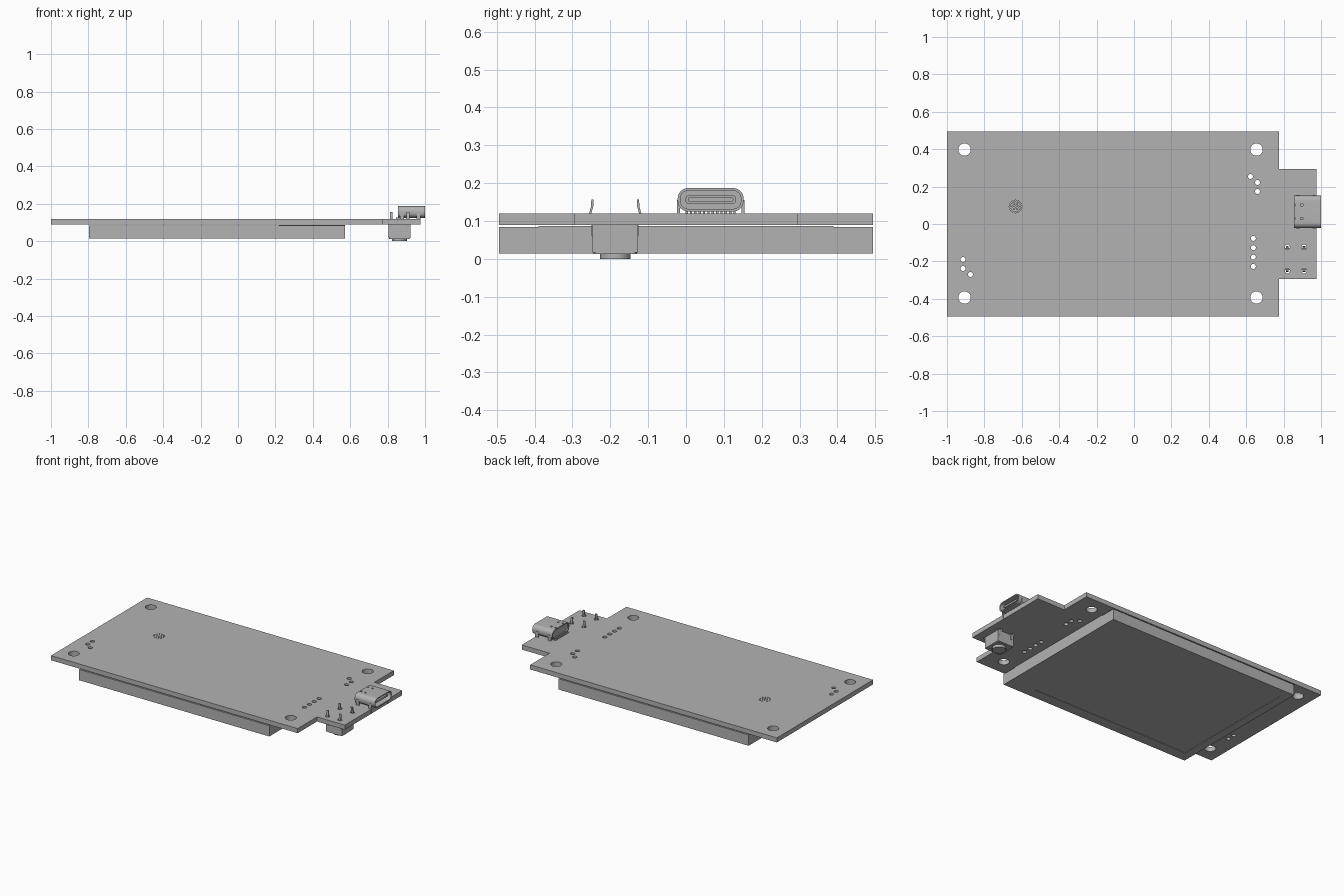
import bpy, bmesh
from math import cos, sin, pi
from mathutils import Matrix, Vector

old = bpy.data.objects.get("Cube")
if old:
    bpy.data.objects.remove(old)

grey = bpy.data.materials.new("light_grey")
grey.use_nodes = True
colour = (0.45, 0.45, 0.45, 1)
grey.diffuse_color = colour
grey.node_tree.nodes["Principled BSDF"].inputs["Base Color"].default_value = colour


def finish(name, bm, smooth=True):
    bmesh.ops.remove_doubles(bm, verts=bm.verts, dist=1e-5)
    bmesh.ops.recalc_face_normals(bm, faces=bm.faces)
    mesh = bpy.data.meshes.new(name)
    bm.to_mesh(mesh)
    bm.free()
    mesh.materials.clear()
    mesh.materials.append(grey)
    obj = bpy.data.objects.new(name, mesh)
    bpy.context.collection.objects.link(obj)
    if smooth:
        bpy.ops.object.select_all(action='DESELECT')
        obj.select_set(True)
        bpy.context.view_layer.objects.active = obj
        bpy.ops.object.shade_smooth_by_angle()
    return obj


def baked(obj):
    deps = bpy.context.evaluated_depsgraph_get()
    mesh = bpy.data.meshes.new_from_object(obj.evaluated_get(deps))
    bm = bmesh.new()
    bm.from_mesh(mesh)
    return bm


def extrude(name, outlines, lo, hi, axis='z'):
    """Fill nested outlines (inner ones become holes) and extrude along z or x."""
    data = bpy.data.curves.new(name, 'CURVE')
    data.dimensions = '2D'
    data.fill_mode = 'BOTH'
    data.extrude = (hi - lo) / 2
    for pts in outlines:
        s = data.splines.new('POLY')
        s.points.add(len(pts) - 1)
        for p, (a, b) in zip(s.points, pts):
            p.co = (a, b, 0, 1)
        s.use_cyclic_u = True
    tmp = bpy.data.objects.new(name + "_curve", data)
    bpy.context.collection.objects.link(tmp)
    bm = baked(tmp)
    bpy.data.objects.remove(tmp)
    bmesh.ops.translate(bm, verts=bm.verts, vec=(0, 0, (lo + hi) / 2))
    if axis == 'x':
        turn = Matrix(((0, 0, 1, 0), (1, 0, 0, 0), (0, 1, 0, 0), (0, 0, 0, 1)))
        bm.transform(turn)
    return finish(name, bm)


def box(name, lo, hi):
    bm = bmesh.new()
    bmesh.ops.create_cube(bm, size=1)
    lo, hi = Vector(lo), Vector(hi)
    for v in bm.verts:
        v.co = (lo + hi) / 2 + v.co * (hi - lo)
    return finish(name, bm, False)


def circle(x, y, r, n=24):
    return [(x + r * cos(2 * pi * i / n), y + r * sin(2 * pi * i / n)) for i in range(n)]


def rect(x0, y0, x1, y1):
    return [(x0, y0), (x1, y0), (x1, y1), (x0, y1)]


def round_rect(x0, y0, x1, y1, r, n=8):
    pts = []
    corners = [(x1 - r, y1 - r), (x0 + r, y1 - r), (x0 + r, y0 + r), (x1 - r, y0 + r)]
    for q, (cx, cy) in enumerate(corners):
        for i in range(n + 1):
            a = pi / 2 * (q + i / n)
            pts.append((cx + r * cos(a), cy + r * sin(a)))
    return pts


# Circuit board with its tab, mounting holes, small vias and sound holes
pin_x, switch_y, pin_off = (0.82, 0.909), -0.187, 0.064
half = [(-1, -0.494), (0.775, -0.494), (0.775, -0.295), (0.975, -0.295)]
outline = half + [(x, -y) for x, y in reversed(half)]
holes = [circle(x, y, 0.033, 32) for x in (-0.906, 0.655) for y in (-0.393, 0.398)]
vias = [(0.623, 0.254), (0.66, 0.222), (0.66, 0.174),
        (-0.914, -0.19), (-0.914, -0.238), (-0.874, -0.27)]
vias += [(0.638, -0.077 - 0.05 * i) for i in range(4)]
vias += [(x, switch_y + s * pin_off) for x in pin_x for s in (-1, 1)]
holes += [circle(x, y, 0.0135, 16) for x, y in vias]
mic = (-0.634, 0.094)
holes.append(circle(*mic, 0.004, 8))
for count, ring in ((6, 0.016), (12, 0.031)):
    holes += [circle(mic[0] + x, mic[1] + y, 0.004, 8) for x, y in circle(0, 0, ring, count)]
extrude("circuit_board", [outline] + holes, 0.09, 0.12)

# Display slab with a shallow recessed viewing area and a backing pad
box("display_slab", (-0.797, -0.494, 0.017), (0.571, 0.494, 0.084))
extrude("display_bezel", [rect(-0.797, -0.494, 0.571, 0.494),
                          rect(-0.744, -0.425, 0.39, 0.425)], 0.014, 0.017)
box("display_backing_pad", (0.22, -0.39, 0.084), (0.571, 0.39, 0.087))

# Push switch under the tab
extrude("switch_body", [rect(0.805, -0.247, 0.921, -0.127)], 0.017, 0.09)
extrude("switch_cover", [round_rect(0.808, -0.244, 0.918, -0.13, 0.01),
                         circle(0.863, switch_y, 0.046, 32)], 0.013, 0.017)
extrude("switch_button", [circle(0.863, switch_y, 0.04, 32)], 0.0, 0.018)

# Bent switch pins passing up through the board
path = [(0.062, 0.06), (0.062, 0.09), (0.069, 0.12), (0.064, 0.138), (0.063, 0.157)]
for x in pin_x:
    for side, s in (("left", 1), ("right", -1)):
        pts = [(switch_y + s * y, z) for y, z in path]
        pts += [(switch_y + s * (y - 0.006), z) for y, z in reversed(path)]
        extrude("switch_pin_" + side, [pts], x - 0.007, x + 0.007, 'x')

# Charging socket: hollow rounded shell with cut slots
y0, y1, z0, z1 = -0.022, 0.152, 0.125, 0.187
mid, t = (y0 + y1) / 2, 0.007
shell = extrude("socket_shell", [round_rect(y0, z0, y1, z1, 0.028),
                                 round_rect(y0 + t, z0 + t, y1 - t, z1 - t, 0.021)],
                0.855, 1.0, 'x')
for s in (-1, 1):
    for x in (0.865, 0.897):
        y = mid + s * 0.036
        cutter = box("slot_cutter", (x - 0.006, y - 0.005, 0.175), (x + 0.006, y + 0.005, 0.2))
        cutter.hide_render = True
        mod = shell.modifiers.new("slot", 'BOOLEAN')
        mod.operation = 'DIFFERENCE'
        mod.object = cutter
        bm = baked(shell)
        bpy.data.objects.remove(shell)
        bpy.data.objects.remove(cutter)
        shell = finish("socket_shell", bm)

# Socket insides: rear plug, tongue and its thicker root
extrude("socket_rear_plug", [round_rect(y0 + t, z0 + t, y1 - t, z1 - t, 0.021)],
        0.862, 0.885, 'x')
extrude("socket_tongue", [round_rect(mid - 0.06, 0.151, mid + 0.06, 0.162, 0.004, 3)],
        0.88, 0.988, 'x')
extrude("socket_tongue_root", [round_rect(mid - 0.066, 0.146, mid + 0.066, 0.167, 0.006, 3)],
        0.88, 0.93, 'x')

# Socket mounting legs and rear solder contacts
for s in (-1, 1):
    y = mid + s * 0.085
    for x in (0.865, 0.955):
        box("socket_leg", (x, y - 0.004, 0.09), (x + 0.022, y + 0.004, 0.156))
for i in range(12):
    y = mid + (i - 5.5) * 0.0115
    box("socket_contact", (0.845, y - 0.003, 0.12), (0.875, y + 0.003, 0.127))
